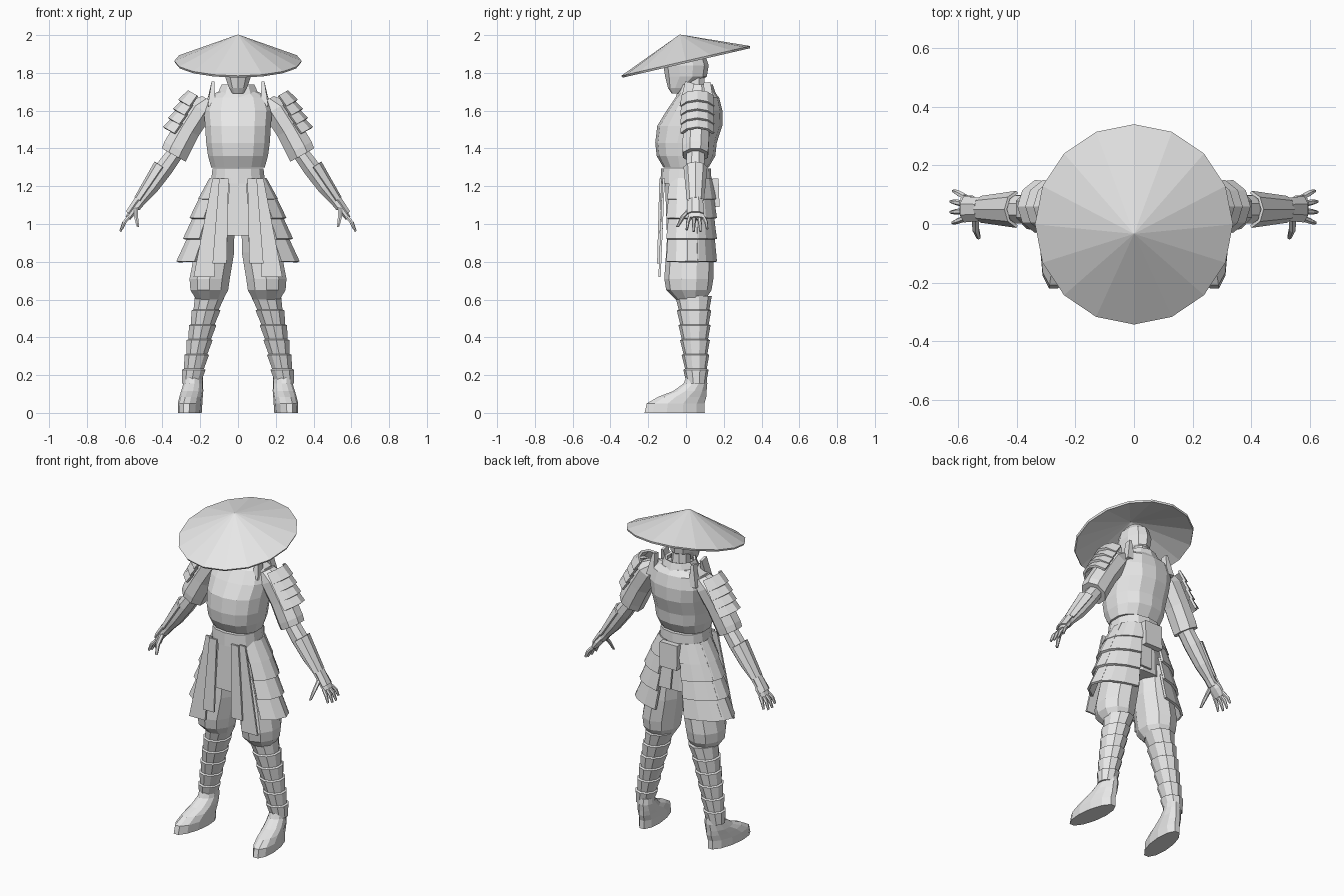
import bpy, math
from mathutils import Vector

grey = bpy.data.materials.new("light grey")
grey.diffuse_color = (0.8, 0.8, 0.8, 1)


def make(name, verts, faces, mirror=False, thick=0):
    me = bpy.data.meshes.new(name)
    me.from_pydata(verts, [], faces)
    me.materials.append(grey)
    ob = bpy.data.objects.new(name, me)
    bpy.context.collection.objects.link(ob)
    if thick:
        s = ob.modifiers.new("thickness", 'SOLIDIFY')
        s.thickness, s.offset = thick, 0
    if mirror:
        ob.modifiers.new("mirror", 'MIRROR')
    return ob


def ring(x, y, z, rx, ry, tilt, angles, power):
    """Points on a rounded section, tilted about the y axis."""
    t = math.radians(tilt)
    pts = []
    for a in angles:
        c, s = math.cos(a), math.sin(a)
        c = math.copysign(abs(c) ** power, c) * rx
        s = math.copysign(abs(s) ** power, s) * ry
        pts.append(Vector((x + c * math.cos(t), y + s, z + c * math.sin(t))))
    return pts


def tube(name, rings, sides=10, tilt=0, mirror=False, power=1.0, caps=True, thick=0, phase=0.5):
    """Closed loft through (x, y, z, rx, ry) sections, listed top to bottom."""
    ang = [2 * math.pi * (i + phase) / sides for i in range(sides)]
    v, f, n = [], [], sides
    for r in rings:
        v += ring(*r, tilt, ang, power)
    for k in range(len(rings) - 1):
        for i in range(n):
            j = (i + 1) % n
            f.append((k * n + j, k * n + i, (k + 1) * n + i, (k + 1) * n + j))
    if caps:
        f.append(tuple(range(n)))
        f.append(tuple(reversed(range(len(v) - n, len(v)))))
    return make(name, v, f, mirror, thick)


def arc(name, top, bottom, a0, a1, segs, tilt=0, thick=0.014):
    """Curved armour plate between two section arcs."""
    ang = [math.radians(a0 + (a1 - a0) * i / segs) for i in range(segs + 1)]
    n = segs + 1
    v = ring(*top, tilt, ang, 1) + ring(*bottom, tilt, ang, 1)
    f = [(i + 1, i, n + i, n + i + 1) for i in range(segs)]
    return make(name, v, f, True, thick)


def flap(name, top, bottom, thick=0.012, mirror=False):
    """Hanging cloth strip; each end is (x0, x1, y, z)."""
    a, b = top, bottom
    v = [(a[0], a[2], a[3]), (a[1], a[2], a[3]), (b[1], b[2], b[3]), (b[0], b[2], b[3])]
    return make(name, v, [(3, 2, 1, 0)], mirror, thick)


# straw hat: shallow 16-sided cone, tipped forward
N, tip = 16, math.radians(13)
v = [(0, 0, 0.143)]
for i in range(N):
    a = 2 * math.pi * i / N
    v.append((0.335 * math.cos(a), 0.348 * math.sin(a), 0))
hat = make("straw_hat", v, [(0, i + 1, (i + 1) % N + 1) for i in range(N)], thick=0.012)
hat.location = (0, 0, 1.858)
hat.rotation_euler = (tip, 0, 0)

# head, neck and collar
tube("head", [(0, 0, 1.94, .035, .05), (0, 0, 1.90, .07, .10), (0, 0, 1.84, .08, .12),
              (0, 0, 1.78, .072, .11), (0, -.04, 1.72, .05, .055), (0, -.055, 1.69, .03, .02)])
tube("neck", [(0, .045, 1.82, .05, .05), (0, .055, 1.64, .06, .06)], 8)
tube("collar", [(0, .055, 1.735, .085, .08), (0, .055, 1.65, .125, .11)], 10, caps=False, thick=.014)

# chest armour
tube("torso", [(0, .06, 1.70, .11, .09), (0, .06, 1.67, .165, .115), (0, .045, 1.60, .185, .148),
               (0, .02, 1.52, .178, .172), (0, 0, 1.43, .172, .163), (0, 0, 1.36, .162, .155),
               (0, 0, 1.30, .145, .12)], 14, power=.85)
tube("belt", [(0, 0, 1.295, .138, .132), (0, 0, 1.215, .147, .135)], 14, power=.85)
flap("shoulder_strap", (.125, .14, .02, 1.75), (.12, .16, -.01, 1.62), .05, True)
flap("rear_shoulder_strap", (.125, .14, .11, 1.75), (.12, .17, .13, 1.62), .04, True)

# trousers
tube("hips", [(0, 0, 1.24, .138, .115), (0, .01, 1.08, .17, .12), (0, .015, .94, .17, .12)], 12)
tube("trouser_leg", [(.10, .02, 1.02, .085, .115), (.125, .02, .85, .11, .125),
                     (.15, .015, .71, .112, .13), (.152, .015, .65, .105, .12),
                     (.15, .025, .60, .075, .078)], 10, mirror=True)

# wrapped shins: bands with a lip at the top of each
shin = []
rows = 6
for k in range(rows):
    for lip, t in ((.007, k / rows), (-.003, (k + .93) / rows)):
        z = .62 - .47 * t
        cx = .148 + .10 * t ** .85
        shin.append((cx, .04 + .015 * t, z, .077 - .023 * t + lip, .09 - .036 * t + lip))
tube("shin_guard", shin, 10, mirror=True)

# feet, toes turned slightly out
foot = tube("foot", [(.243, .055, .19, .05, .056), (.243, .05, .155, .052, .065),
                     (.245, .02, .115, .058, .092), (.246, -.02, .085, .06, .132),
                     (.247, -.055, .05, .062, .158), (.248, -.06, 0, .06, .165)],
            12, mirror=True)
for p in foot.data.vertices:
    p.co.x -= .12 * p.co.y

# layered skirt plates
skirt = [(1.24, 1.13, .145, .205, .13, .15), (1.165, 1.03, .185, .25, .135, .155),
         (1.06, .92, .22, .285, .135, .155), (.95, .80, .25, .32, .14, .155)]
for k, (z0, z1, x0, x1, y0, y1) in enumerate(skirt):
    for part, a0, a1 in (("side", -45, 22), ("back", 18, 72)):
        arc(f"{part}_skirt_plate_{k + 1}", (0, .01, z0, x0, y0), (0, .01, z1, x1, y1), a0, a1, 3)

# front cloths and rear sash
flap("centre_cloth", (-.045, .045, -.122, 1.24), (-.06, .06, -.13, .94))
flap("inner_front_flap", (.05, .10, -.135, 1.24), (.06, .135, -.147, .79), mirror=True)
flap("outer_front_flap", (.095, .135, -.118, 1.24), (.125, .235, -.14, .72), mirror=True)
flap("sash_knot", (-.06, .06, .155, 1.24), (-.06, .06, .16, 1.09), .035)
flap("sash_tail", (-.01, .06, .14, 1.12), (.0, .08, .15, .95))

# sleeves
tube("sleeve", [(.15, .06, 1.655, .05, .06), (.20, .06, 1.61, .078, .078),
                (.27, .055, 1.50, .076, .075), (.325, .05, 1.40, .08, .075),
                (.34, .05, 1.365, .078, .072)], 8, tilt=29, mirror=True)

# layered shoulder plates down the upper arm
for k in range(4):
    s = .055 * k
    x, z = .19 + .49 * s, 1.665 - .87 * s
    arc(f"shoulder_plate_{k + 1}", (x, .06, z, .08, .085),
        (x + .034, .06, z - .06, .10, .09), -70, 70, 4, 29)

# forearms with a bracer over the outside
tube("forearm", [(.325, .05, 1.385, .045, .05), (.39, .05, 1.295, .05, .052),
                 (.46, .05, 1.195, .043, .045), (.515, .05, 1.12, .027, .032),
                 (.54, .05, 1.085, .024, .034)], 8, tilt=35, mirror=True)
arc("bracer", (.39, .05, 1.295, .058, .06), (.515, .05, 1.12, .035, .042), -80, 80, 4, 35, .01)
arc("hand_guard", (.515, .05, 1.125, .033, .04), (.57, .05, 1.05, .027, .045), -70, 70, 3, 35, .008)

# hands
tube("palm", [(.53, .05, 1.105, .02, .032), (.555, .055, 1.07, .021, .045),
              (.583, .055, 1.03, .016, .045)], 8, tilt=35, mirror=True)
for i, reach in enumerate((.88, 1.0, 1.0, .82)):
    y, spread = .02 + .024 * i, (i - 1.3) * .008
    tube(f"finger_{i + 1}", [(.575, y, 1.04, .011, .011),
                             (.575 + .03 * reach, y + spread, 1.04 - .035 * reach, .011, .010),
                             (.575 + .048 * reach, y + spread * 1.5, 1.04 - .08 * reach, .007, .006)],
         6, tilt=30, mirror=True)
tube("thumb", [(.54, .03, 1.085, .014, .018), (.54, -.015, 1.04, .013, .014),
               (.53, -.045, .985, .008, .008)], 6, tilt=10, mirror=True)
